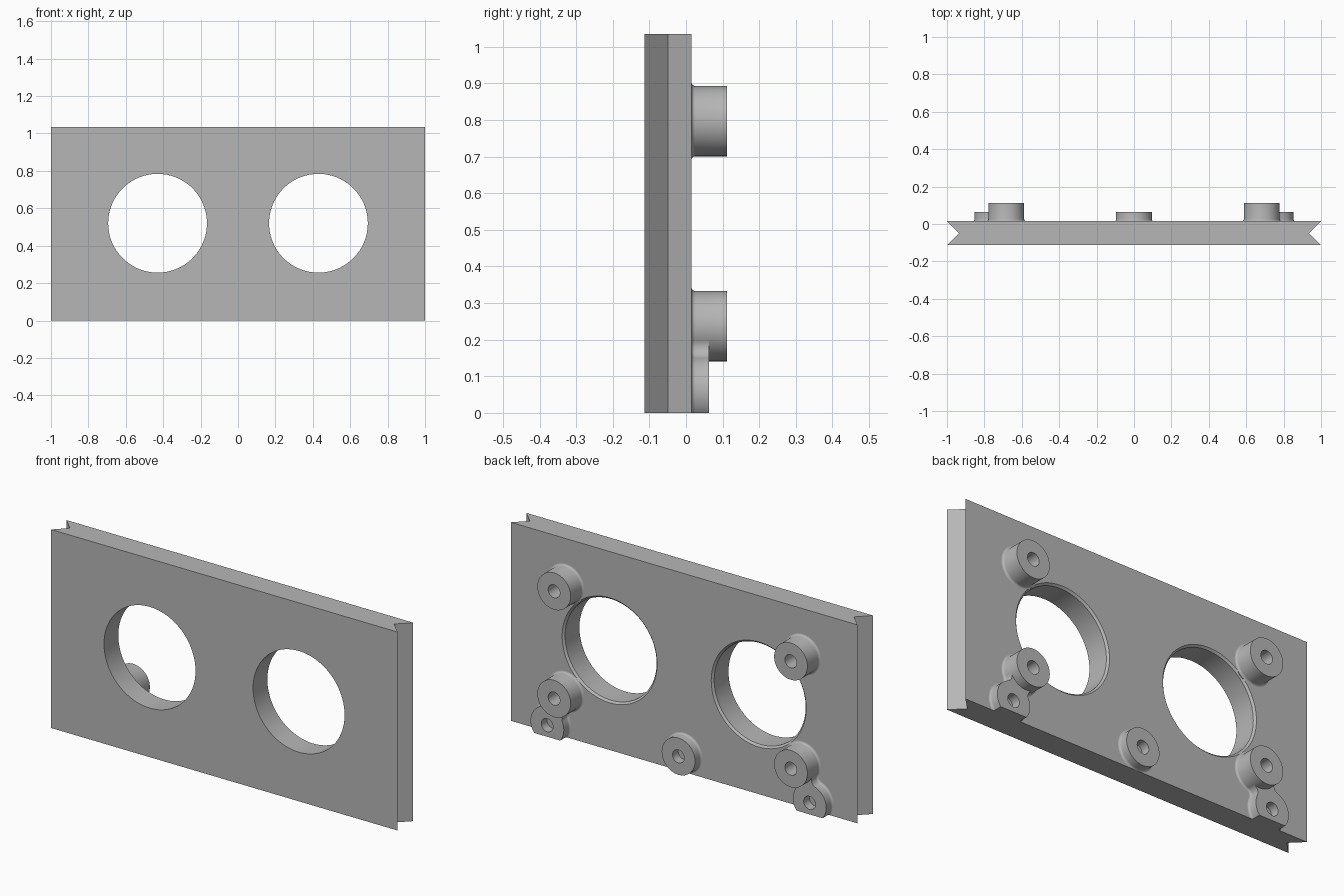
import bpy, bmesh, math
from mathutils import Vector

cube = bpy.data.objects.get("Cube")
if cube:
    bpy.data.objects.remove(cube)

grey = bpy.data.materials.new("plain grey")
grey.use_nodes = True
colour = (0.47, 0.47, 0.47, 1)
grey.diffuse_color = colour
grey.node_tree.nodes["Principled BSDF"].inputs["Base Color"].default_value = colour

BACK, FRONT, HEIGHT = 0.015, -0.113, 1.035
R, FILLET, NECK = 0.096, 0.01, 0.035
TALL, LOW = 0.112, 0.063


def arc(centre, radius, a0, a1, n):
    """Points along an arc in the x-z plane, both ends included."""
    return [centre + radius * Vector((math.cos(a0 + (a1 - a0) * i / n),
                                      math.sin(a0 + (a1 - a0) * i / n)))
            for i in range(n + 1)]


def circle(centre, radius, n=64):
    return arc(Vector(centre), radius, 0, 2 * math.pi, n)[:-1]


def loft(name, rings):
    """Closed solid through a list of (coords) rings with equal counts."""
    bm = bmesh.new()
    loops = [[bm.verts.new(p) for p in ring] for ring in rings]
    for a, b in zip(loops, loops[1:]):
        for i in range(len(a)):
            j = (i + 1) % len(a)
            bm.faces.new((a[i], a[j], b[j], b[i]))
    bm.faces.new(loops[0])
    bm.faces.new(loops[-1])
    bmesh.ops.recalc_face_normals(bm, faces=bm.faces)
    mesh = bpy.data.meshes.new(name)
    bm.to_mesh(mesh)
    bm.free()
    mesh.materials.append(grey)
    obj = bpy.data.objects.new(name, mesh)
    bpy.context.collection.objects.link(obj)
    return obj


def at_depth(points, y):
    return [(p.x, y, p.y) for p in points]


def cut(obj, cutter):
    """Subtract the cutter, then discard it."""
    mod = obj.modifiers.new("cut", "BOOLEAN")
    mod.operation, mod.solver, mod.object = "DIFFERENCE", "EXACT", cutter
    graph = bpy.context.evaluated_depsgraph_get()
    mesh = bpy.data.meshes.new_from_object(obj.evaluated_get(graph))
    obj.modifiers.clear()
    obj.data = mesh
    bpy.data.objects.remove(cutter)


def smooth(obj):
    bpy.ops.object.select_all(action="DESELECT")
    obj.select_set(True)
    bpy.context.view_layer.objects.active = obj
    bpy.ops.object.shade_smooth_by_angle(angle=math.radians(32))


def standoff(name, outline, hole, top):
    """Raised pad with a filleted foot, flat bottom limit and a blind hole."""
    rings = [at_depth(outline(FILLET), BACK - 0.004)]
    for i in range(5):
        a = math.pi / 2 * i / 4
        rings.append(at_depth(outline(FILLET * (1 - math.sin(a))),
                              BACK + FILLET * (1 - math.cos(a))))
    rings.append(at_depth(outline(0), top))
    rings = [[(x, y, max(z, 0)) for x, y, z in ring] for ring in rings]
    # merge points flattened onto the bottom edge
    obj = loft(name, rings)
    drill = circle(hole, 0.034, 32)
    cut(obj, loft("drill", [at_depth(drill, BACK + 0.001), at_depth(drill, top + 0.05)]))
    smooth(obj)


def necked_outline(low, tall):
    """Outline of a low pad blended by concave arcs into a taller boss."""
    a, b = Vector(low), Vector(tall)
    d = b - a
    half, ang = d.length / 2, math.atan2(d.y, d.x)
    tilt = math.acos(half / (R + NECK))
    side = [a + (R + NECK) * Vector((math.cos(ang + s * tilt), math.sin(ang + s * tilt)))
            for s in (1, -1)]

    def outline(grow):
        pts = arc(a, R + grow, ang + tilt, ang + 2 * math.pi - tilt, 48)
        f = NECK - grow
        pts += arc(side[1], f, ang + math.pi - tilt, ang + tilt, 12)[1:]
        pts += arc(side[0], f, ang - tilt, ang + math.pi + tilt - 2 * math.pi, 12)[:-1]
        return pts
    return outline


# Panel with a V groove down each end
section = [(-1, FRONT), (1, FRONT), (0.935, -0.049), (1, BACK), (-1, BACK), (-0.935, -0.049)]
panel = loft("panel", [[(x, y, z) for x, y in section] for z in (0, HEIGHT)])

# Two large round openings, chamfered at the back
for x in (-0.43, 0.43):
    steps = [(0.264, FRONT - 0.1), (0.264, BACK - 0.01), (0.274, BACK), (0.284, BACK + 0.01)]
    cut(panel, loft("opening", [at_depth(circle((x, 0.52), r, 96), y) for r, y in steps]))
smooth(panel)

# Tall bosses and the low pads necked into the lower ones
for s, side in ((1, "left"), (-1, "right")):
    for z, level in ((0.797, "upper"), (0.237, "lower")):
        c = (s * 0.683, z)
        standoff(f"{level}_{side}_boss", lambda g, c=c: circle(c, R + g), c, TALL)
    low = (s * 0.757, 0.06)
    standoff(f"{side}_corner_pad", necked_outline(low, c), low, LOW)

# Middle low boss
middle = (0, 0.1)
standoff("middle_boss", lambda g: circle(middle, R + g), middle, LOW)
